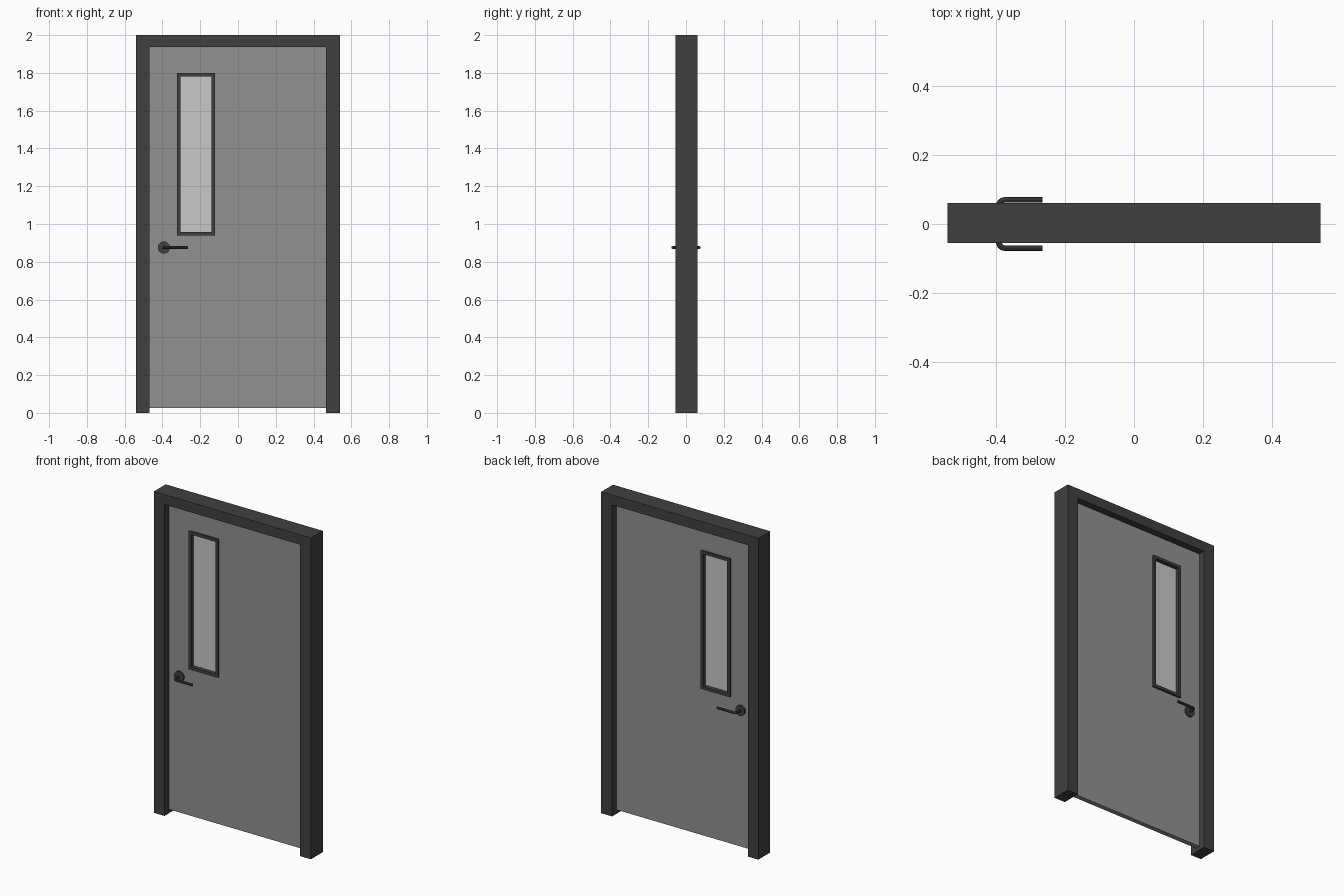
import bpy, bmesh, math
from mathutils import Vector

if "Cube" in bpy.data.objects:
    bpy.data.objects.remove(bpy.data.objects["Cube"])

YC = 0.003  # centre plane of the frame and leaf


def material(name, v):
    m = bpy.data.materials.new(name)
    m.diffuse_color = (v, v, v, 1)
    m.use_nodes = True
    m.node_tree.nodes["Principled BSDF"].inputs["Base Color"].default_value = m.diffuse_color
    return m


dark = material("dark grey metal", 0.051)
grey = material("door grey", 0.283)
pale = material("pale glass", 0.578)


def finish(name, bm, mat):
    bmesh.ops.recalc_face_normals(bm, faces=bm.faces)
    me = bpy.data.meshes.new(name)
    bm.to_mesh(me)
    bm.free()
    me.materials.append(mat)
    ob = bpy.data.objects.new(name, me)
    bpy.context.collection.objects.link(ob)
    return ob


def rect(x0, x1, z0, z1):
    return [(x0, z0), (x1, z0), (x1, z1), (x0, z1)]


def extrude_y(bm, faces, depth):
    geo = bmesh.ops.extrude_face_region(bm, geom=faces)["geom"]
    bmesh.ops.translate(bm, vec=(0, depth, 0),
                        verts=[g for g in geo if isinstance(g, bmesh.types.BMVert)])


def slab(name, outline, half, mat):
    """Outline in x-z, thickened about the centre plane."""
    bm = bmesh.new()
    f = bm.faces.new([bm.verts.new((x, YC - half, z)) for x, z in outline])
    extrude_y(bm, [f], 2 * half)
    return finish(name, bm, mat)


def ring(name, outer, inner, half, mat):
    """Rectangular slab with a rectangular opening."""
    bm = bmesh.new()
    a, b = [[bm.verts.new((x, YC - half, z)) for x, z in r] for r in (outer, inner)]
    faces = [bm.faces.new((a[i], a[(i + 1) % 4], b[(i + 1) % 4], b[i])) for i in range(4)]
    extrude_y(bm, faces, 2 * half)
    return finish(name, bm, mat)


# Frame: two jambs and a head in one U shape
slab("door_frame", [(-0.541, 0), (-0.468, 0), (-0.468, 1.938), (0.466, 1.938),
                    (0.466, 0), (0.541, 0), (0.541, 2), (-0.541, 2)], 0.058, dark)

# Leaf, window trim and glass
hole = rect(-0.315, -0.13, 0.95, 1.79)
ring("door_leaf", rect(-0.468, 0.466, 0.025, 1.938), hole, 0.015, grey)
ring("window_trim", rect(-0.323, -0.122, 0.94, 1.80),
     rect(-0.305, -0.139, 0.958, 1.782), 0.027, dark)
slab("window_glass", rect(-0.308, -0.136, 0.955, 1.785), 0.003, pale)

# Lever handles on both sides
HX, HZ = -0.392, 0.875
for side, label in ((-1, "front"), (1, "back")):
    face_y = YC + side * 0.015
    bpy.ops.mesh.primitive_cylinder_add(vertices=24, radius=0.032, depth=0.012,
                                        location=(HX, face_y + side * 0.005, HZ),
                                        rotation=(math.pi / 2, 0, 0))
    rose = bpy.context.object
    rose.name = label + "_handle_rose"
    rose.data.materials.append(dark)
    bpy.ops.object.shade_smooth_by_angle()

    # Bent bar: straight neck, rounded corner, straight lever
    r, out = 0.018, 0.070
    path = [(HX, face_y)]
    for i in range(6):
        t = i / 5 * math.pi / 2
        path.append((HX + r * (1 - math.cos(t)), side * (out - r + r * math.sin(t))))
    path.append((-0.265, side * out))
    cu = bpy.data.curves.new(label + "_handle_lever", 'CURVE')
    cu.dimensions = '3D'
    cu.bevel_depth = 0.008
    cu.bevel_resolution = 2
    cu.use_fill_caps = True
    sp = cu.splines.new('POLY')
    sp.points.add(len(path) - 1)
    for p, (x, y) in zip(sp.points, path):
        p.co = (x, y, HZ, 1)
    cu.materials.append(dark)
    lever = bpy.data.objects.new(label + "_handle_lever", cu)
    bpy.context.collection.objects.link(lever)
    bpy.ops.object.select_all(action='DESELECT')
    lever.select_set(True)
    bpy.context.view_layer.objects.active = lever
    bpy.ops.object.convert(target='MESH')
    bpy.ops.object.shade_smooth_by_angle()
